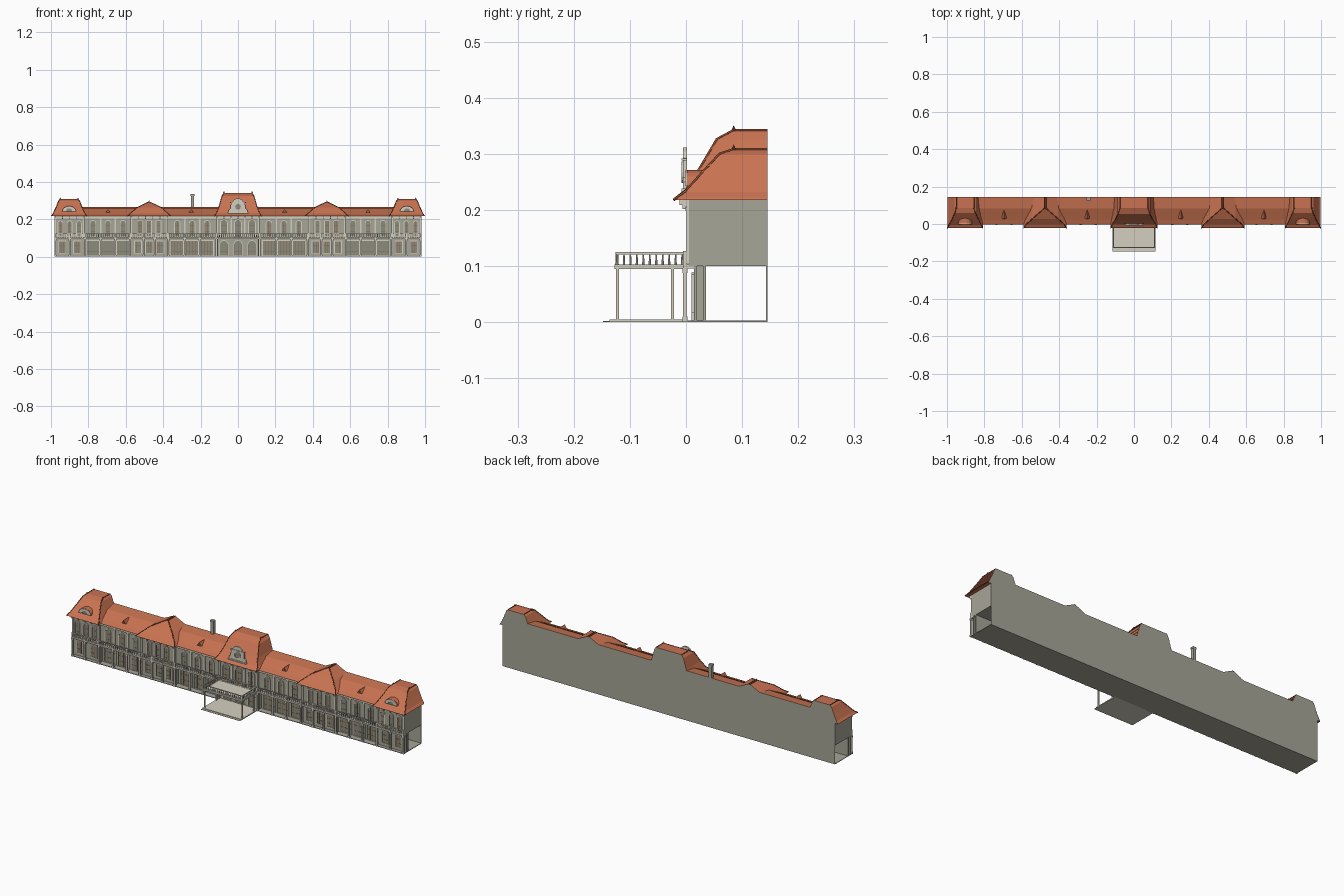
import bpy, bmesh, math
from mathutils import Vector

cube = bpy.data.objects.get("Cube")
if cube:
    bpy.data.objects.remove(cube)


def material(name, r, g, b):
    col = [(c / 255) ** 2.2 for c in (r, g, b)] + [1]
    m = bpy.data.materials.new(name)
    m.use_nodes = True
    m.diffuse_color = col
    m.node_tree.nodes["Principled BSDF"].inputs["Base Color"].default_value = col
    return m


WALL = material("grey plaster", 166, 164, 150)
STONE = material("pale stone", 212, 206, 190)
TILE = material("terracotta tile", 200, 114, 82)
RIDGE = material("dark ridge tile", 128, 72, 52)
GLASS = material("dull glass", 138, 138, 124)
WOOD = material("brown wood", 138, 104, 80)


class Part:
    """Collects simple solids into one named object."""

    def __init__(self, name, *mats):
        self.name, self.mats, self.bm = name, mats, bmesh.new()

    def box(self, x0, x1, y0, y1, z0, z1):
        self.prism([(x0, z0), (x1, z0), (x1, z1), (x0, z1)], y0, y1)

    def prism(self, pts, y0, y1):
        a, b = ([self.bm.verts.new((x, y, z)) for x, z in pts] for y in (y0, y1))
        self.bm.faces.new(a)
        self.bm.faces.new(b[::-1])
        self.bridge(a, b)

    def bridge(self, a, b):
        for i in range(len(a)):
            j = (i + 1) % len(a)
            self.bm.faces.new((a[i], b[i], b[j], a[j]))

    def ring(self, outer, inner, y0, y1):
        of, inf, ob, inb = ([self.bm.verts.new((x, y, z)) for x, z in p]
                            for y in (y0, y1) for p in (outer, inner))
        for a, b in ((of, inf), (inf, inb), (inb, ob), (ob, of)):
            self.bridge(a, b)

    def cone(self, x, y, z, r, h, top=0.0):
        res = bmesh.ops.create_cone(self.bm, cap_ends=True, segments=8, radius1=r, radius2=top, depth=h)
        bmesh.ops.translate(self.bm, verts=res["verts"], vec=(x, y, z + h / 2))

    def done(self):
        bmesh.ops.recalc_face_normals(self.bm, faces=self.bm.faces)
        me = bpy.data.meshes.new(self.name)
        self.bm.to_mesh(me)
        self.bm.free()
        for m in self.mats:
            me.materials.append(m)
        ob = bpy.data.objects.new(self.name, me)
        bpy.context.collection.objects.link(ob)
        return ob


def both(xs):
    return sorted({s * x for x in xs for s in (1, -1)})


BACK = 0.145
END = 0.98
# bays: centre x, half width
PAVILIONS = [(0, 0.115)] + [(s * x, h) for x, h in ((0.475, 0.1), (0.9, 0.08)) for s in (1, -1)]


def in_pavilion(x):
    return any(abs(x - c) <= h for c, h in PAVILIONS)


def upper_y(x):
    return 0.005 if in_pavilion(x) else 0.012


def lower_y(x):
    return 0.014 if in_pavilion(x) else 0.03


# Walls and floors
walls = Part("walls", WALL)
walls.box(-END, END, 0.012, BACK, 0.1, 0.22)
walls.box(-END, END, BACK - 0.002, BACK, 0, 0.22)
walls.box(-END, END, 0.03, 0.036, 0, 0.1)
for c, h in PAVILIONS:
    walls.box(c - h, c + h, 0.005, 0.02, 0.1, 0.22)
    walls.box(c - h, c + h, 0.014, 0.02, 0, 0.1)
    for s in (-1, 1):
        if abs(c + s * h) < END - 0.01:
            walls.box(c + s * h - 0.002, c + s * h + 0.002, 0.014, 0.036, 0, 0.1)
walls.done()
floor = Part("ground_floor_slab", WALL)
floor.box(-END, END, -0.004, BACK, 0, 0.003)
floor.done()

# Windows and doors
frames, panes, bars = Part("window_surrounds", STONE), Part("window_panes", GLASS), Part("window_bars", WOOD)


def outline(x, w, z0, z1, arched):
    r = w / 2 if arched else 0
    pts = [(x - w / 2, z0), (x + w / 2, z0)]
    if not arched:
        return pts + [(x + w / 2, z1), (x - w / 2, z1)]
    return pts + [(x + r * math.cos(i * math.pi / 8), z1 - r + r * math.sin(i * math.pi / 8)) for i in range(9)]


def window(x, w, z0, z1, y, arched=True, splits=1, t=0.004):
    frames.ring(outline(x, w + 2 * t, z0 - t, z1 + t, arched), outline(x, w, z0, z1, arched), y - 0.004, y)
    panes.prism(outline(x, w, z0, z1, arched), y - 0.001, y)
    for i in range(splits + 2):
        bx = x - w / 2 + w * i / (splits + 1)
        edge = arched and i in (0, splits + 1)
        bars.box(bx - 0.001, bx + 0.001, y - 0.002, y, z0, z1 - (w / 2 if edge else 0.001))
    for f in (0.3, 0.68):
        zz = z0 + (z1 - z0) * f
        bars.box(x - w / 2, x + w / 2, y - 0.002, y, zz - 0.001, zz + 0.001)


for x in both([0, 0.075]):
    window(x, 0.034, 0.112, 0.196, upper_y(x))
    window(x, 0.042, 0.006, 0.085, lower_y(x))
for x in both([0.165, 0.245, 0.325, 0.615, 0.695, 0.775]):
    window(x, 0.026, 0.112, 0.192, upper_y(x))
    window(x, 0.064, 0.006, 0.085, lower_y(x), False, 3)
for x in both([0.425, 0.475, 0.525, 0.85, 0.9, 0.95]):
    window(x, 0.022, 0.112, 0.19, upper_y(x), abs(x) > 0.6)
for x in both([0.415, 0.475, 0.535, 0.86, 0.94]):
    window(x, 0.034, 0.02, 0.082, lower_y(x), False, 2)

# Pilasters on the upper floor, cornice and brackets
trim = Part("pilasters_and_cornice", STONE)
edges = [c + s * (h - 0.004) for c, h in PAVILIONS for s in (-1, 1)]
for x in edges + both([0.037, 0.205, 0.285, 0.655, 0.735]):
    y = upper_y(x)
    trim.box(x - 0.004, x + 0.004, y - 0.004, y, 0.105, 0.208)
    trim.box(x - 0.006, x + 0.006, y - 0.006, y, 0.198, 0.204)
trim.box(-END, END, 0.004, 0.013, 0.205, 0.219)
for c, h in PAVILIONS:
    trim.box(c - h, c + h, -0.002, 0.01, 0.206, 0.219)
    n = round(h / 0.02)
    for i in range(n + 1):
        x = c - h + 0.003 + (2 * h - 0.006) * i / n
        trim.box(x - 0.002, x + 0.002, -0.012, 0, 0.209, 0.219)
        trim.box(x - 0.002, x + 0.002, -0.006, 0, 0.202, 0.21)
trim.done()

# Balcony with its columns and balustrade
balcony = Part("balcony", STONE)
balcony.box(-END, END, -0.004, 0.014, 0.096, 0.104)
balcony.box(-END, END, -0.004, 0, 0.121, 0.125)
count = 160
for i in range(count + 1):
    x = -END + 0.002 + (2 * END - 0.004) * i / count
    balcony.box(x - 0.0015, x + 0.0015, -0.003, -0.001, 0.104, 0.121)
for x in both([0.115, 0.205, 0.285, 0.372, 0.445, 0.505, 0.578, 0.655, 0.735, 0.818, 0.9, 0.976]):
    balcony.box(x - 0.004, x + 0.004, -0.005, 0.001, 0, 0.127)
    balcony.box(x - 0.006, x + 0.006, -0.006, 0.003, 0.088, 0.097)
    balcony.box(x - 0.006, x + 0.006, -0.006, 0.003, 0, 0.01)
balcony.done()

# Entrance porch
porch = Part("entrance_porch", STONE)
porch.box(-0.115, 0.115, -0.136, 0, 0, 0.005)
porch.box(-0.115, 0.115, -0.148, -0.13, 0, 0.002)
porch.box(-0.115, 0.115, -0.127, 0, 0.095, 0.103)
for x in (-0.11, 0.11):
    for y in (-0.122, -0.024):
        porch.box(x - 0.003, x + 0.003, y - 0.003, y + 0.003, 0, 0.096)
    porch.box(x - 0.002, x + 0.002, -0.126, -0.003, 0.121, 0.125)
    for i in range(11):
        porch.cone(x, -0.122 + i * 0.0115, 0.103, 0.0022, 0.018, 0.0012)
porch.box(-0.112, 0.112, -0.126, -0.122, 0.121, 0.125)
for i in range(1, 20):
    porch.cone(-0.11 + i * 0.011, -0.124, 0.103, 0.0022, 0.018, 0.0012)
porch.done()


# Roofs: rings of (front y, half width, z) laid in overlapping tile courses
def roof(name, cx, profile, courses, hips=True):
    part = Part(name, TILE, WALL)
    levels = [profile[0]]
    for a, b in zip(profile, profile[1:]):
        for k in range(1, courses + 1):
            y, h, z = (p + (q - p) * k / courses for p, q in zip(a, b))
            levels += [(y, h, z), (y - 0.0022, h + 0.0022, z)]
    levels.pop()
    rings = [[part.bm.verts.new(p) for p in ((cx - h, BACK, z), (cx - h, y, z), (cx + h, y, z), (cx + h, BACK, z))]
             for y, h, z in levels]
    for a, b in zip(rings, rings[1:]):
        part.bridge(a, b)
    part.bm.faces.new(rings[0])
    part.bm.faces.new(rings[-1])
    for f in part.bm.faces:  # the cut back of each roof is plaster
        f.material_index = int(all(v.co.y > BACK - 0.0001 for v in f.verts) and f.calc_area() > 0)
    part.done()
    if hips:
        cu = bpy.data.curves.new(name + "_hips", "CURVE")
        cu.dimensions, cu.bevel_depth, cu.bevel_resolution = "3D", 0.0025, 0
        for s in (-1, 1):
            sp = cu.splines.new("POLY")
            pts = [Vector((cx + s * h, y, z)) for y, h, z in profile]
            pts.append(Vector((pts[-1].x, BACK, pts[-1].z)))
            sp.points.add(len(pts) - 1)
            for p, co in zip(sp.points, pts):
                p.co = (*co, 1)
        cu.materials.append(RIDGE)
        bpy.context.collection.objects.link(bpy.data.objects.new(name + "_hips", cu))


roof("main_roof", 0, [(-0.002, 0.9, 0.218), (0.025, 0.9, 0.229), (0.085, 0.9, 0.257), (0.14, 0.9, 0.265)], 3, False)
roof("centre_roof", 0, [(-0.022, 0.125, 0.218), (0, 0.115, 0.235), (0.022, 0.101, 0.27),
                        (0.055, 0.085, 0.326), (0.085, 0.075, 0.342)], 3)
for side, s in (("left", 1), ("right", -1)):
    roof(side + "_middle_roof", s * 0.475, [(-0.022, 0.115, 0.218), (0, 0.1, 0.232),
                                            (0.03, 0.066, 0.262), (0.085, 0.004, 0.292)], 3)
    roof(side + "_end_roof", s * 0.903, [(-0.022, 0.095, 0.218), (-0.002, 0.085, 0.232), (0.03, 0.068, 0.268),
                                         (0.06, 0.055, 0.3), (0.085, 0.047, 0.308)], 3)

finials = Part("roof_finials", RIDGE)
for x, z in [(0.075 * s, 0.342) for s in (-1, 1)] + [(s * (0.903 + d), 0.308) for s in (-1, 1) for d in (-0.047, 0.047)] + [
        (0.475, 0.292), (-0.475, 0.292)]:
    finials.cone(x, 0.085, z, 0.004, 0.009)
finials.done()

# Centre gable with arched shoulders and a round window
gable = Part("centre_gable", STONE)
half = [(0.05, 0.232), (0.05, 0.25), (0.04, 0.258), (0.038, 0.29), (0.03, 0.294), (0.022, 0.304), (0.01, 0.311)]
gable.prism(half + [(-x, z) for x, z in half[::-1]], -0.005, 0.002)
gable.box(-0.054, 0.054, -0.008, 0.004, 0.232, 0.238)
gable.box(-0.042, 0.042, -0.008, 0.002, 0.288, 0.292)
gable.done()


def circle(x, z, r, n=16):
    return [(x + r * math.cos(i * math.tau / n), z + r * math.sin(i * math.tau / n)) for i in range(n)]


frames.ring(circle(0, 0.267, 0.019), circle(0, 0.267, 0.015), -0.008, -0.004)
panes.prism(circle(0, 0.267, 0.015), -0.006, -0.004)

# Eyebrow dormers on the end roofs, small triangular vents on the main roof
dormers = Part("dormer_hoods", TILE)


def brow(x, w, h):
    return [(x + w * math.cos(i * math.pi / 10), 0.243 + h * math.sin(i * math.pi / 10)) for i in range(11)]


for s in (-1, 1):
    x = s * 0.903
    dormers.prism(brow(x, 0.037, 0.028), 0.002, 0.04)
    frames.ring(brow(x, 0.036, 0.027), brow(x, 0.016, 0.016), -0.002, 0.003)
    panes.prism(brow(x, 0.016, 0.016), 0, 0.003)
    for vx in (s * 0.25, s * 0.695):
        dormers.prism([(vx - 0.012, 0.236), (vx + 0.012, 0.236), (vx, 0.254)], 0.03, 0.075)
        bars.prism([(vx - 0.007, 0.238), (vx + 0.007, 0.238), (vx, 0.249)], 0.028, 0.031)
for p in (dormers, frames, panes, bars):
    p.done()

# Chimney at the back
chimney = Part("chimney", WALL)
chimney.box(-0.252, -0.235, 0.128, BACK, 0.25, 0.33)
chimney.box(-0.254, -0.233, 0.126, BACK, 0.326, 0.335)
chimney.done()
